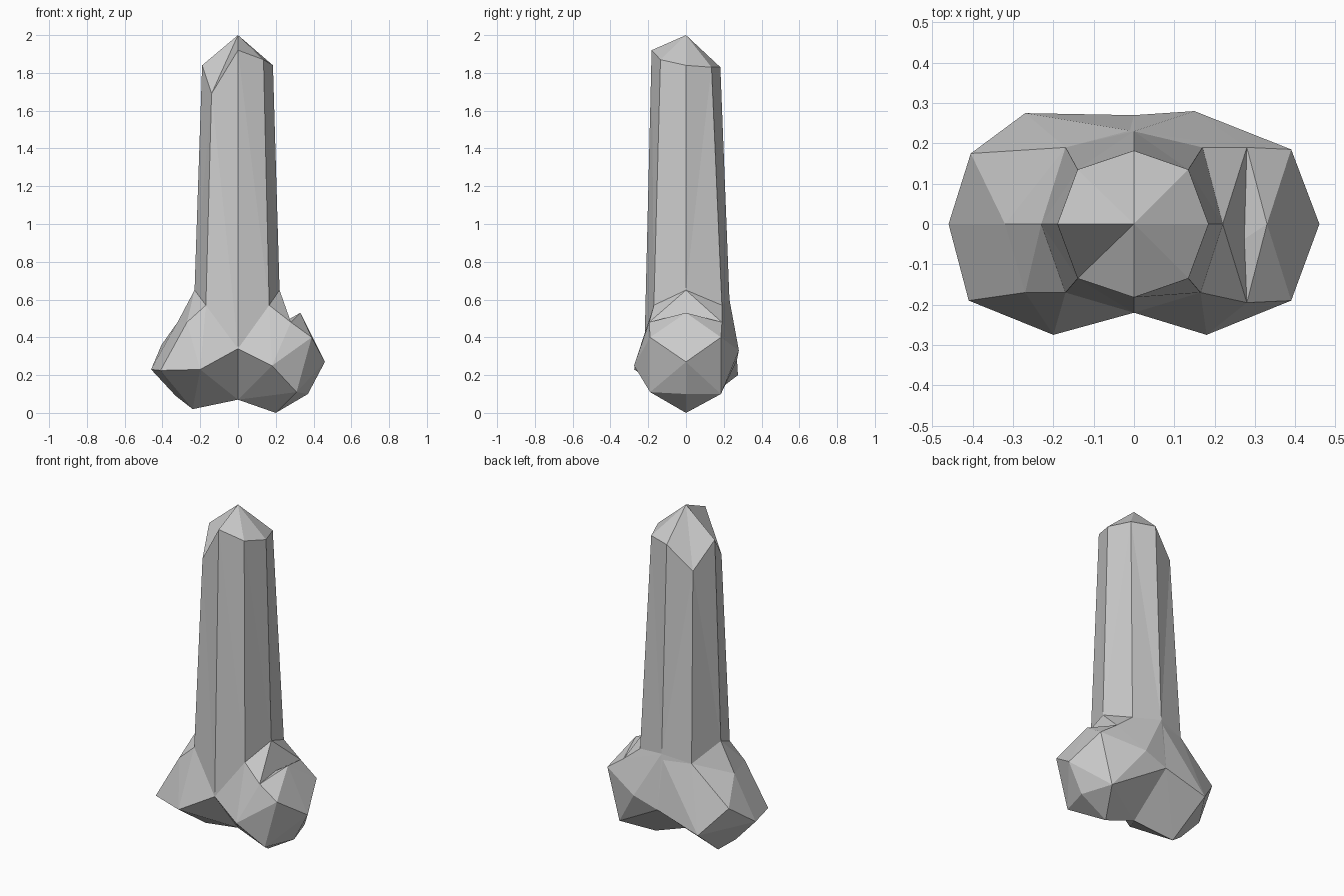
import bpy
import bmesh

cube = bpy.data.objects.get("Cube")
if cube:
    bpy.data.objects.remove(cube, do_unlink=True)

# Single grey stone material
grey = bpy.data.materials.new("grey stone")
grey.use_nodes = True
colour = (0.6, 0.6, 0.6, 1)
grey.diffuse_color = colour
grey.node_tree.nodes["Principled BSDF"].inputs["Base Color"].default_value = colour


def finish(name, bm):
    bmesh.ops.recalc_face_normals(bm, faces=bm.faces)
    mesh = bpy.data.meshes.new(name)
    bm.to_mesh(mesh)
    bm.free()
    mesh.materials.append(grey)
    obj = bpy.data.objects.new(name, mesh)
    bpy.context.collection.objects.link(obj)
    return obj


def hull(name, points):
    """Faceted solid wrapped around a few corner points."""
    bm = bmesh.new()
    verts = [bm.verts.new(p) for p in points]
    result = bmesh.ops.convex_hull(bm, input=verts)
    loose = set(result["geom_interior"]) | set(result["geom_unused"])
    bmesh.ops.delete(bm, geom=[v for v in loose if isinstance(v, bmesh.types.BMVert)],
                     context="VERTS")
    return finish(name, bm)


# Eight-sided tapering shaft with an uneven pointed tip
top_ring = [(.185, 0, 1.84), (.135, .135, 1.83), (0, .182, 1.83), (-.14, .135, 1.69),
            (-.19, 0, 1.84), (-.14, -.135, 1.69), (0, -.182, 1.92), (.135, -.135, 1.87)]
foot_ring = [(.22, 0, .65), (.17, .19, .57), (0, .23, .6), (-.17, .19, .57),
             (-.23, 0, .65), (-.17, -.17, .57), (0, -.22, .34), (.165, -.17, .57)]
bm = bmesh.new()
top = [bm.verts.new(p) for p in top_ring]
foot = [bm.verts.new(p) for p in foot_ring]
apex = bm.verts.new((0, 0, 2))
for i in range(8):
    j = (i + 1) % 8
    bm.faces.new((foot[i], foot[j], top[j], top[i]))
    bm.faces.new((top[i], top[j], apex))
bmesh.ops.triangulate(bm, faces=[f for f in bm.faces if len(f.verts) == 4])
finish("shaft", bm)

# Corners shared by both halves along the middle crease
crease = [(0, -.22, .34), (0, .27, .28), (0, 0, .07), (0, .23, .58)]

# Left half: foot flare and faceted lobe
left_rim = [(.28, -.195, .48), (.28, .19, .48)]
left_front, left_back = (.18, -.275, .25), (.15, .28, .33)
hull("left_flare", foot_ring[:3] + foot_ring[6:] + left_rim + crease
     + [left_front, left_back])
hull("left_lobe", crease[:3] + left_rim + [
    left_front, left_back, (.33, 0, .53), (.39, -.19, .4), (.39, .185, .4),
    (.46, 0, .27), (.31, -.19, .11), (.31, .185, .1), (.37, 0, .1), (.2, 0, 0)])

# Right half: foot flare and faceted lobe
right_rim = [(-.32, 0, .48), (-.27, -.17, .48)]
right_front, right_back = (-.2, -.275, .23), (-.27, .275, .2)
hull("right_flare", foot_ring[2:7] + right_rim + crease + [right_front])
hull("right_lobe", crease + right_rim + [
    right_front, right_back, (-.17, .19, .57), (-.405, .175, .36),
    (-.46, 0, .23), (-.41, -.19, .225), (-.33, 0, .09), (-.24, .04, .02)])
